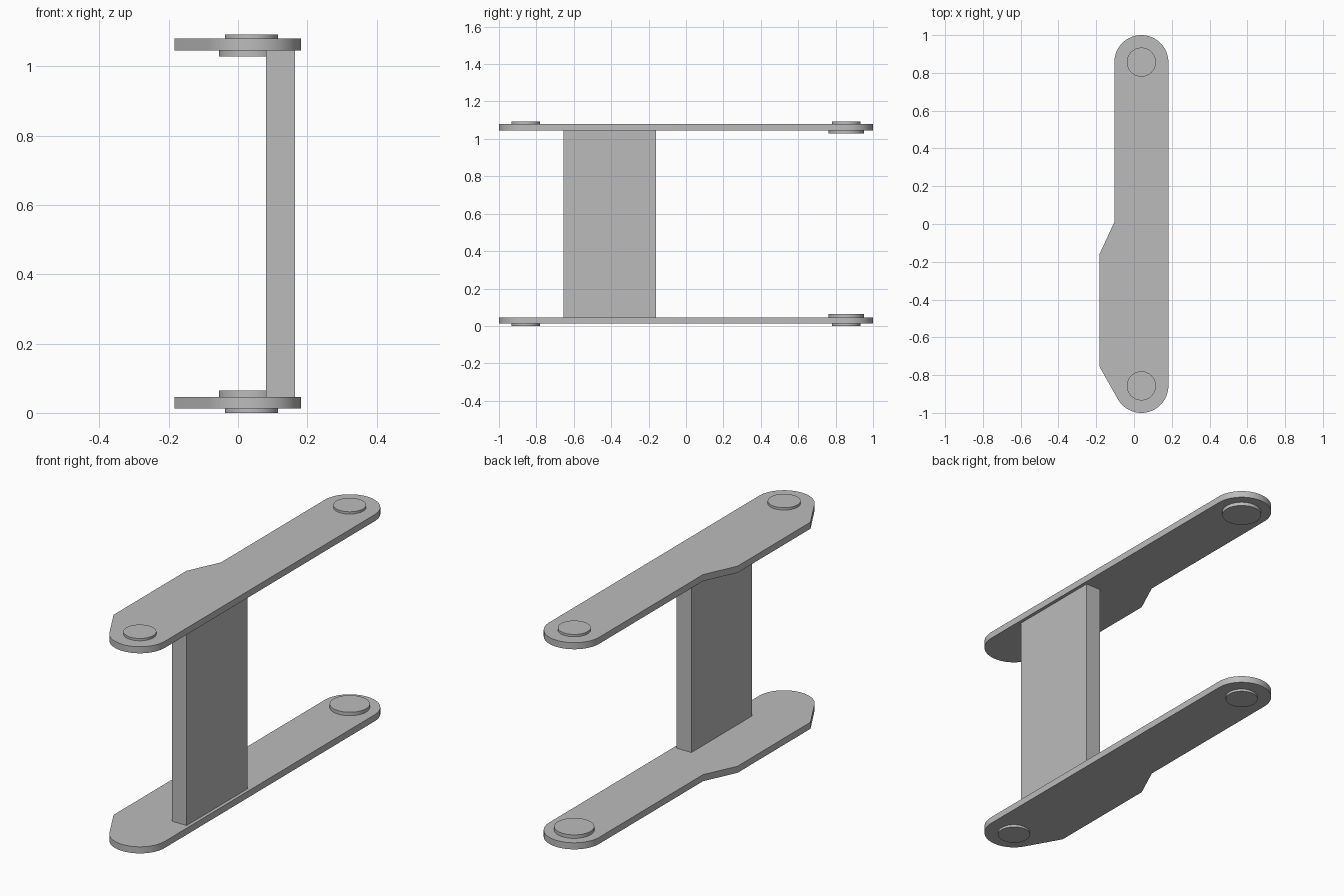
import bpy
import bmesh
from math import radians, cos, sin, acos, atan2, hypot, tau

cube = bpy.data.objects.get("Cube")
if cube:
    bpy.data.objects.remove(cube, do_unlink=True)

grey = bpy.data.materials.new("plain grey")
grey.use_nodes = True
grey.diffuse_color = (0.5, 0.5, 0.5, 1)
grey.node_tree.nodes["Principled BSDF"].inputs["Base Color"].default_value = (0.5, 0.5, 0.5, 1)

PIN_X, PIN_Y, END_R = 0.039, 0.857, 0.143
HEIGHT = 1.092
HALF_W = 0.183


def prism(name, outline, z0, z1):
    """Extrude a counter-clockwise outline between two heights."""
    mesh = bpy.data.meshes.new(name)
    bm = bmesh.new()
    base = bm.faces.new([bm.verts.new((x, y, z0)) for x, y in outline])
    top = bmesh.ops.extrude_face_region(bm, geom=[base])
    verts = [g for g in top["geom"] if isinstance(g, bmesh.types.BMVert)]
    bmesh.ops.translate(bm, verts=verts, vec=(0, 0, z1 - z0))
    bmesh.ops.recalc_face_normals(bm, faces=bm.faces)
    bm.to_mesh(mesh)
    bm.free()
    mesh.materials.append(grey)
    obj = bpy.data.objects.new(name, mesh)
    bpy.context.collection.objects.link(obj)
    bpy.ops.object.select_all(action="DESELECT")
    obj.select_set(True)
    bpy.context.view_layer.objects.active = obj
    bpy.ops.object.shade_smooth_by_angle(angle=radians(25))
    return obj


def arc(cx, cy, r, a0, a1, steps):
    return [(cx + r * cos(a0 + (a1 - a0) * i / steps),
             cy + r * sin(a0 + (a1 - a0) * i / steps)) for i in range(steps + 1)]


def disc(name, y, r, z0, z1):
    prism(name, arc(PIN_X, y, r, 0, tau, 64)[:-1], z0, z1)


# Arm outline: rounded ends, a wider front half whose corner runs tangent to the front end
corner = (-HALF_W, -0.755)
dx, dy = corner[0] - PIN_X, corner[1] + PIN_Y
tangent = atan2(dy, dx) + acos(END_R / hypot(dx, dy))
outline = arc(PIN_X, PIN_Y, END_R, 0, tau / 2, 32)
outline += [(PIN_X - END_R, 0.01), (-HALF_W, -0.16), corner]
outline += arc(PIN_X, -PIN_Y, END_R, tangent, tau, 28)

# Each level lists plate, outer disc and inner disc heights; the upper one is mirrored
for level, flip in (("lower", False), ("upper", True)):
    def span(a, b):
        return (HEIGHT - b, HEIGHT - a) if flip else (a, b)
    prism(level + "_arm", outline, *span(0.012, 0.046))
    for end, side in (("front", -1), ("back", 1)):
        disc(f"{level}_{end}_outer_pin", side * PIN_Y, 0.077, *span(0, 0.012))
    disc(level + "_back_inner_boss", PIN_Y, 0.094, *span(0.046, 0.064))

# Upright web joining the arms
prism("upright_web", [(0.081, -0.655), (0.165, -0.655), (0.165, -0.16), (0.081, -0.16)],
      0.046, HEIGHT - 0.046)
